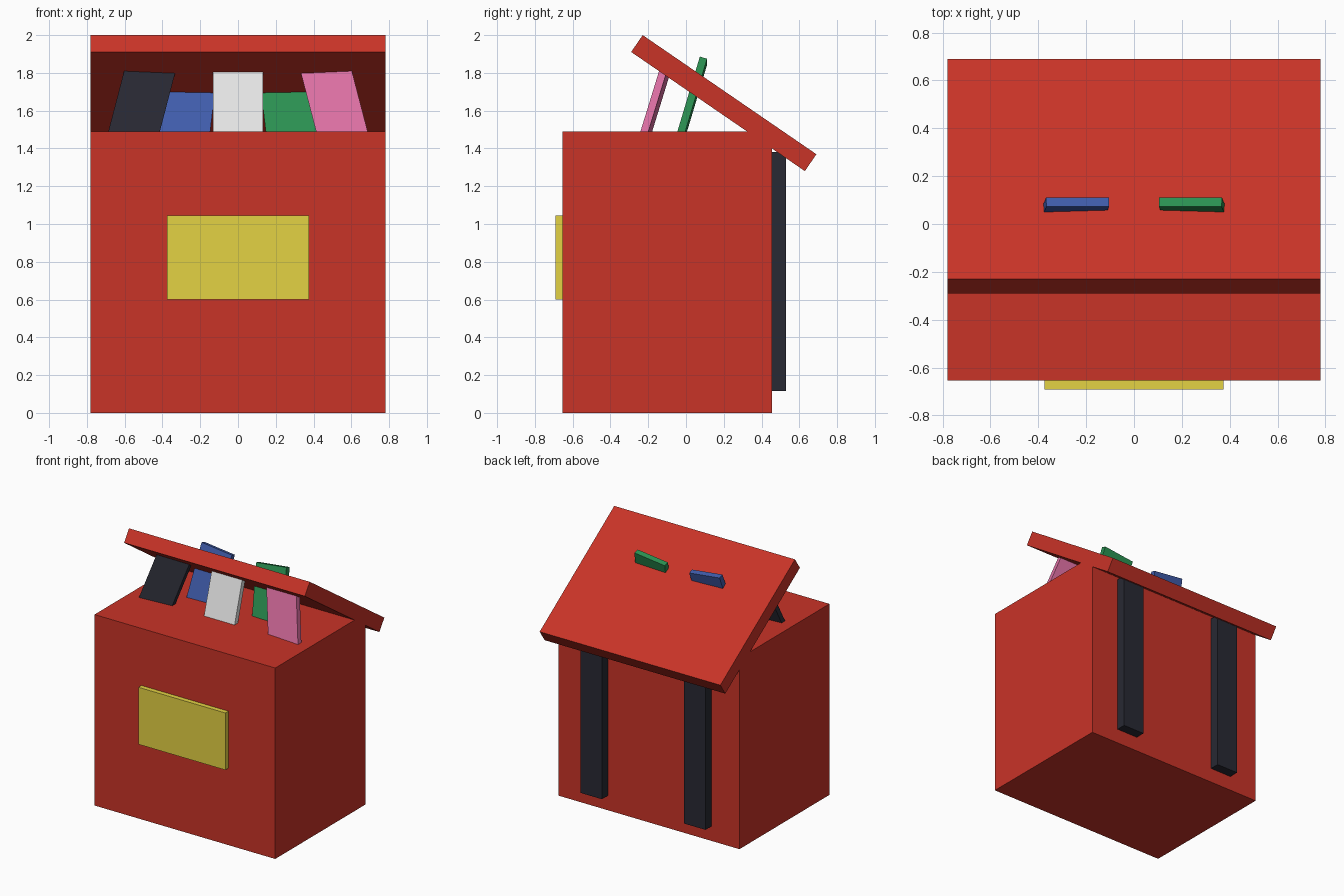
import bpy
import bmesh
from mathutils import Matrix, Euler, Vector

if "Cube" in bpy.data.objects:
    bpy.data.objects.remove(bpy.data.objects["Cube"])


def srgb(r, g, b):
    lin = [((c / 255 + 0.055) / 1.055) ** 2.4 if c > 10 else c / 255 / 12.92 for c in (r, g, b)]
    return (*lin, 1.0)


def material(name, rgb):
    m = bpy.data.materials.new(name)
    m.diffuse_color = srgb(*rgb)
    m.use_nodes = True
    m.node_tree.nodes["Principled BSDF"].inputs["Base Color"].default_value = m.diffuse_color
    return m


red = material("red", (201, 51, 39))
yellow = material("yellow", (228, 210, 68))
charcoal = material("charcoal", (40, 41, 51))
blue = material("blue", (65, 94, 174))
green = material("green", (43, 146, 82))
pink = material("pink", (222, 112, 164))
white = material("white", (236, 236, 236))


def box(name, lo, hi, mat, loc=(0, 0, 0), rot=(0, 0, 0)):
    """Box between two local corners, then turned and placed."""
    lo, hi = Vector(lo), Vector(hi)
    bm = bmesh.new()
    bmesh.ops.create_cube(bm, size=1, matrix=Matrix.Translation((lo + hi) / 2)
                          @ Matrix.Diagonal((*(hi - lo), 1)))
    me = bpy.data.meshes.new(name)
    bm.to_mesh(me)
    bm.free()
    me.materials.append(mat)
    ob = bpy.data.objects.new(name, me)
    ob.location = loc
    ob.rotation_euler = Euler(rot)
    bpy.context.collection.objects.link(ob)
    return ob


# Bag body, open-looking tilted flap and front pocket
TOP = 1.49
box("bag_body", (-0.78, -0.655, 0), (0.78, 0.455, TOP), red)
box("bag_flap", (-0.78, -0.5575, -0.054), (0.78, 0.5575, 0.054), red,
    loc=(0, 0.20, 1.64), rot=(-0.601, 0, 0))
box("front_pocket", (-0.375, -0.692, 0.6), (0.375, -0.64, 1.045), yellow)

# Shoulder straps on the back
for side, s in (("left", -1), ("right", 1)):
    box(side + "_strap", (-0.0925, 0.44, 0.115), (0.0925, 0.53, 1.38), charcoal,
        loc=(s * 0.447, 0, 0))

# Books leaning back out of the bag: x and y at the rim, sideways lean, length
books = (
    ("charcoal_book", charcoal, -0.55, -0.21, 0.255, 0.37),
    ("white_book", white, 0.0, -0.21, 0.0, 0.36),
    ("pink_book", pink, 0.55, -0.21, -0.255, 0.37),
    ("blue_book", blue, -0.28, -0.02, 0.117, 0.394),
    ("green_book", green, 0.28, -0.02, -0.117, 0.394),
)
for name, mat, x, y, lean, length in books:
    box(name, (-0.132, -0.02, -0.3), (0.132, 0.02, length), mat,
        loc=(x, y, TOP), rot=(-0.29, lean, 0))
